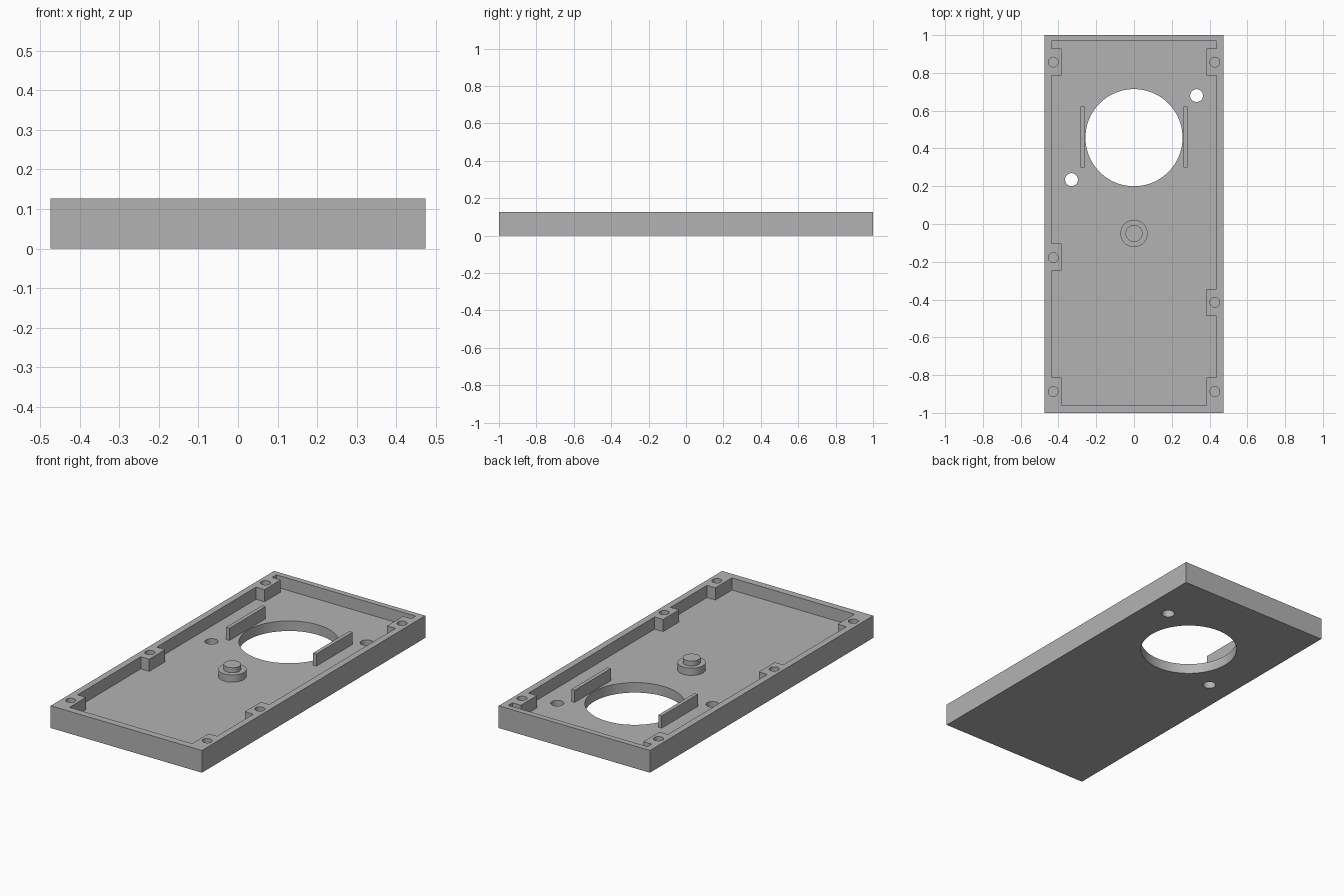
import bpy, bmesh, math

if "Cube" in bpy.data.objects:
    bpy.data.objects.remove(bpy.data.objects["Cube"])

TOP, FLOOR = 0.126, 0.057          # overall height, floor thickness
HX, IX, BX = 0.474, 0.437, 0.384   # outer wall, inner wall, boss face

grey = bpy.data.materials.new("plain_grey")
grey.diffuse_color = (0.45, 0.45, 0.45, 1)
grey.use_nodes = True
grey.node_tree.nodes["Principled BSDF"].inputs["Base Color"].default_value = grey.diffuse_color


def prism(name, pts, z0, z1):
    """Solid extruded upward from a counter-clockwise outline."""
    bm = bmesh.new()
    face = bm.faces.new([bm.verts.new((x, y, z0)) for x, y in pts])
    up = bmesh.ops.extrude_face_region(bm, geom=[face], use_keep_orig=True)
    verts = [v for v in up["geom"] if isinstance(v, bmesh.types.BMVert)]
    bmesh.ops.translate(bm, verts=verts, vec=(0, 0, z1 - z0))
    bmesh.ops.recalc_face_normals(bm, faces=bm.faces)
    me = bpy.data.meshes.new(name)
    bm.to_mesh(me)
    bm.free()
    me.materials.append(grey)
    ob = bpy.data.objects.new(name, me)
    bpy.context.collection.objects.link(ob)
    return ob


def rect(x0, x1, y0, y1):
    return [(x0, y0), (x1, y0), (x1, y1), (x0, y1)]


def circle(x, y, r, n=48):
    return [(x + r * math.cos(2 * math.pi * i / n),
             y + r * math.sin(2 * math.pi * i / n)) for i in range(n)]


def cut(target, cutter):
    cutter.hide_render = True
    mod = target.modifiers.new("cut", 'BOOLEAN')
    mod.operation, mod.solver, mod.object = 'DIFFERENCE', 'EXACT', cutter
    bpy.context.view_layer.objects.active = target
    bpy.ops.object.modifier_apply(modifier=mod.name)
    bpy.data.objects.remove(cutter)


def smooth(ob):
    bpy.ops.object.select_all(action='DESELECT')
    ob.select_set(True)
    bpy.context.view_layer.objects.active = ob
    bpy.ops.object.shade_smooth_by_angle(angle=math.radians(30))


def side(sign, mid):
    """Inner wall from front to back, stepping in around the screw bosses."""
    pts = [(BX, -0.960), (BX, -0.812), (IX, -0.812)]
    for y0, y1 in ((mid - 0.0715, mid + 0.0715), (0.786, 0.930)):
        pts += [(IX, y0), (BX, y0), (BX, y1), (IX, y1)]
    pts.append((IX, 0.968))
    return [(sign * x, y) for x, y in pts]


# Tray with hollow interior
tray = prism("tray", rect(-HX, HX, -1, 1), 0, TOP)
cut(tray, prism("cavity_cutter", side(1, -0.415) + side(-1, -0.175)[::-1],
                FLOOR, TOP + 0.1))

# Large round opening and two small holes through the floor
for x, y, r, n in ((0, 0.457, 0.257, 96), (0.331, 0.68, 0.034, 40),
                   (-0.331, 0.235, 0.034, 40)):
    cut(tray, prism("floor_hole_cutter", circle(x, y, r, n), -0.1, TOP + 0.1))

# Blind screw holes in the bosses
for sign, mid in ((1, -0.415), (-1, -0.178)):
    for y in (-0.887, mid, 0.857):
        cut(tray, prism("screw_hole_cutter", circle(sign * 0.428, y, 0.026, 32),
                        FLOOR, TOP + 0.1))
smooth(tray)

# Ribs either side of the large opening
for name, x0, x1 in (("left_rib", -0.283, -0.262), ("right_rib", 0.262, 0.283)):
    prism(name, rect(x0, x1, 0.298, 0.622), FLOOR, TOP)

# Stepped centre post
smooth(prism("post_base", circle(0, -0.05, 0.072), FLOOR, 0.098))
smooth(prism("post_peg", circle(0, -0.05, 0.045), 0.098, TOP))
